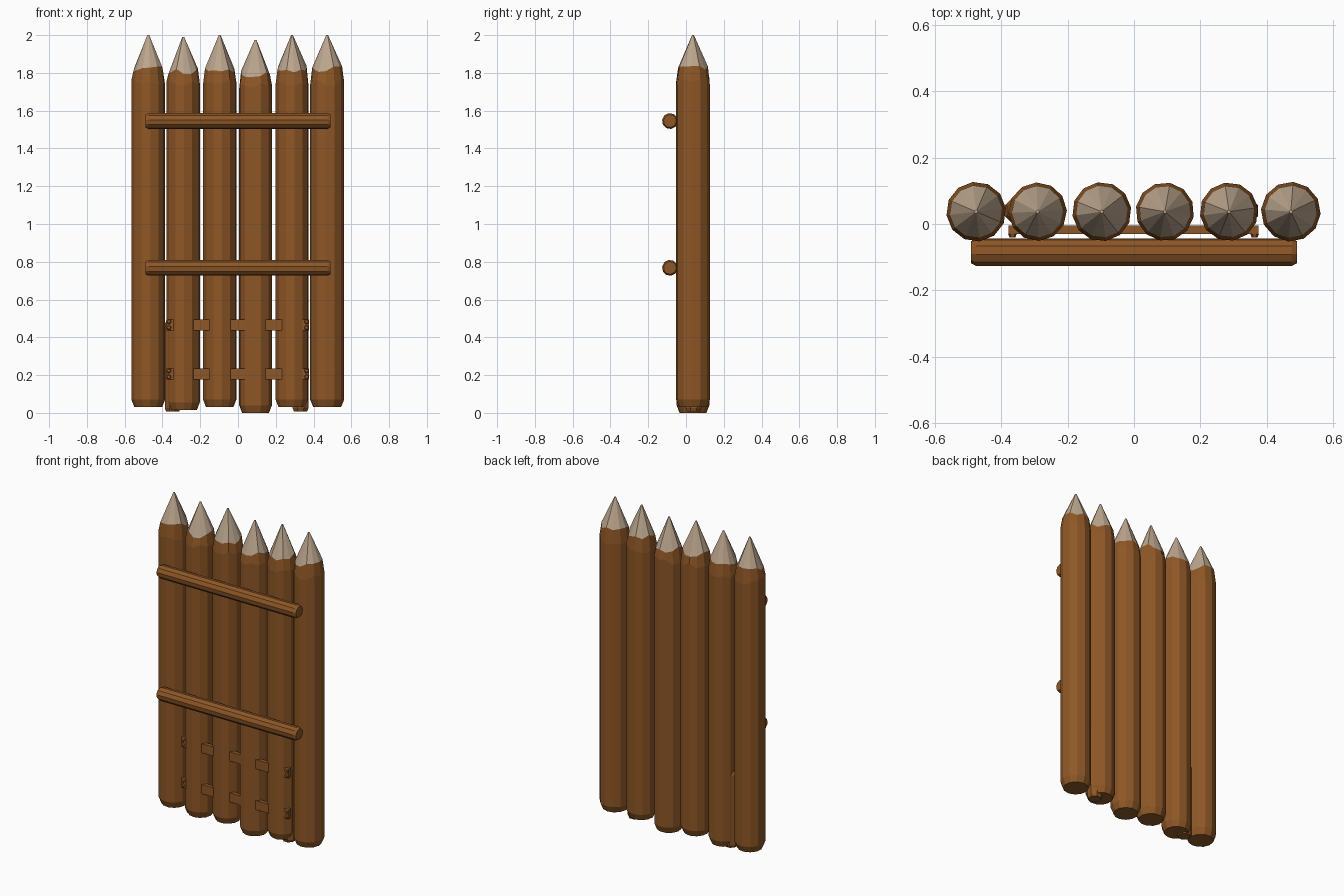
import bpy, bmesh, math, random
from mathutils import Matrix

if "Cube" in bpy.data.objects:
    bpy.data.objects.remove(bpy.data.objects["Cube"])
random.seed(4)

def material(name, col):
    m = bpy.data.materials.new(name)
    m.diffuse_color = (*col, 1)
    m.use_nodes = True
    m.node_tree.nodes["Principled BSDF"].inputs["Base Color"].default_value = m.diffuse_color
    return m

bark = material("brown_bark", (0.27, 0.095, 0.02))
cut = material("pale_cut_wood", (0.50, 0.38, 0.27))

def finish(name, bm, mats, smooth=None):
    bmesh.ops.recalc_face_normals(bm, faces=bm.faces)
    me = bpy.data.meshes.new(name)
    bm.to_mesh(me)
    bm.free()
    for m in mats:
        me.materials.append(m)
    ob = bpy.data.objects.new(name, me)
    bpy.context.collection.objects.link(ob)
    if smooth:
        bpy.ops.object.select_all(action='DESELECT')
        ob.select_set(True)
        bpy.context.view_layer.objects.active = ob
        bpy.ops.object.shade_smooth_by_angle(angle=math.radians(smooth))
    return ob

def lathe(name, rows, sides, matrix, wobble=(), tip_row=None, turn=0.0, smooth=None):
    """Stack rings (radius, height); rows in wobble get a ragged height."""
    bm = bmesh.new()
    rings = []
    for i, (r, z) in enumerate(rows):
        ring = []
        for k in range(sides):
            a = turn + 2 * math.pi * k / sides
            dz = random.uniform(-0.018, 0.018) if i in wobble else 0
            ring.append(bm.verts.new((r * math.cos(a), r * math.sin(a), z + dz)))
        rings.append(ring)
    for i, (lo, hi) in enumerate(zip(rings, rings[1:])):
        for k in range(sides):
            j = (k + 1) % sides
            f = bm.faces.new((lo[k], lo[j], hi[j], hi[k]))
            f.material_index = int(tip_row is not None and i >= tip_row)
    bm.faces.new(rings[0][::-1])
    f = bm.faces.new(rings[-1])
    f.material_index = int(tip_row is not None)
    bm.transform(matrix)
    return finish(name, bm, (bark, cut), smooth)

def box(name, x, y, z):
    bm = bmesh.new()
    bmesh.ops.create_cube(bm, size=1)
    size = [b - a for a, b in (x, y, z)]
    mid = [(a + b) / 2 for a, b in (x, y, z)]
    bm.transform(Matrix.Translation(mid) @ Matrix.Diagonal((*size, 1)))
    return finish(name, bm, (bark,))

# Sharpened posts: x, radius, bottom, top
posts = [(-0.475, 0.090, 0.03, 2.0), (-0.29, 0.088, 0.015, 1.99),
         (-0.097, 0.089, 0.03, 2.0), (0.093, 0.088, 0.0, 1.975),
         (0.286, 0.088, 0.03, 2.0), (0.472, 0.090, 0.03, 2.0)]
for n, (x, r, z0, z1) in enumerate(posts):
    rows = [(r * 0.82, z0), (r, z0 + 0.04), (r, z1 - 0.25),
            (r * 0.88, z1 - 0.18), (0.005, z1)]
    lathe(f"post_{n + 1}", rows, 12, Matrix.Translation((x, 0.037, 0)),
          wobble=(2, 3), tip_row=3, turn=random.uniform(0, 0.5))

# Round cross rails with chamfered ends
for label, z in (("upper", 1.545), ("lower", 0.768)):
    lathe(f"{label}_rail", [(0.034, -0.49), (0.042, -0.475), (0.042, 0.475), (0.034, 0.49)],
          10, Matrix.Translation((0, -0.085, z)) @ Matrix.Rotation(math.pi / 2, 4, 'Y'),
          turn=0.15)

# Laths behind the post fronts, seen through the gaps, with nails at the ends
for label, z in (("upper", 0.465), ("lower", 0.205)):
    box(f"{label}_lath", (-0.378, 0.375), (-0.03, -0.005), (z - 0.029, z + 0.029))
    for x in (-0.366, 0.363):
        for dz in (-0.014, 0.018):
            lathe("lath_nail", [(0.013, 0), (0.009, 0.01)], 6,
                  Matrix.Translation((x, -0.03, z + dz)) @ Matrix.Rotation(math.pi / 2, 4, 'X'))

# Short stakes half hidden beside the outer posts
for label, x in (("left", -0.346), ("right", 0.331)):
    lathe(f"{label}_stake", [(0.038, 0.008), (0.045, 0.025), (0.045, 0.47), (0.036, 0.49)],
          8, Matrix.Translation((x, 0.04, 0)), turn=math.pi / 8)
